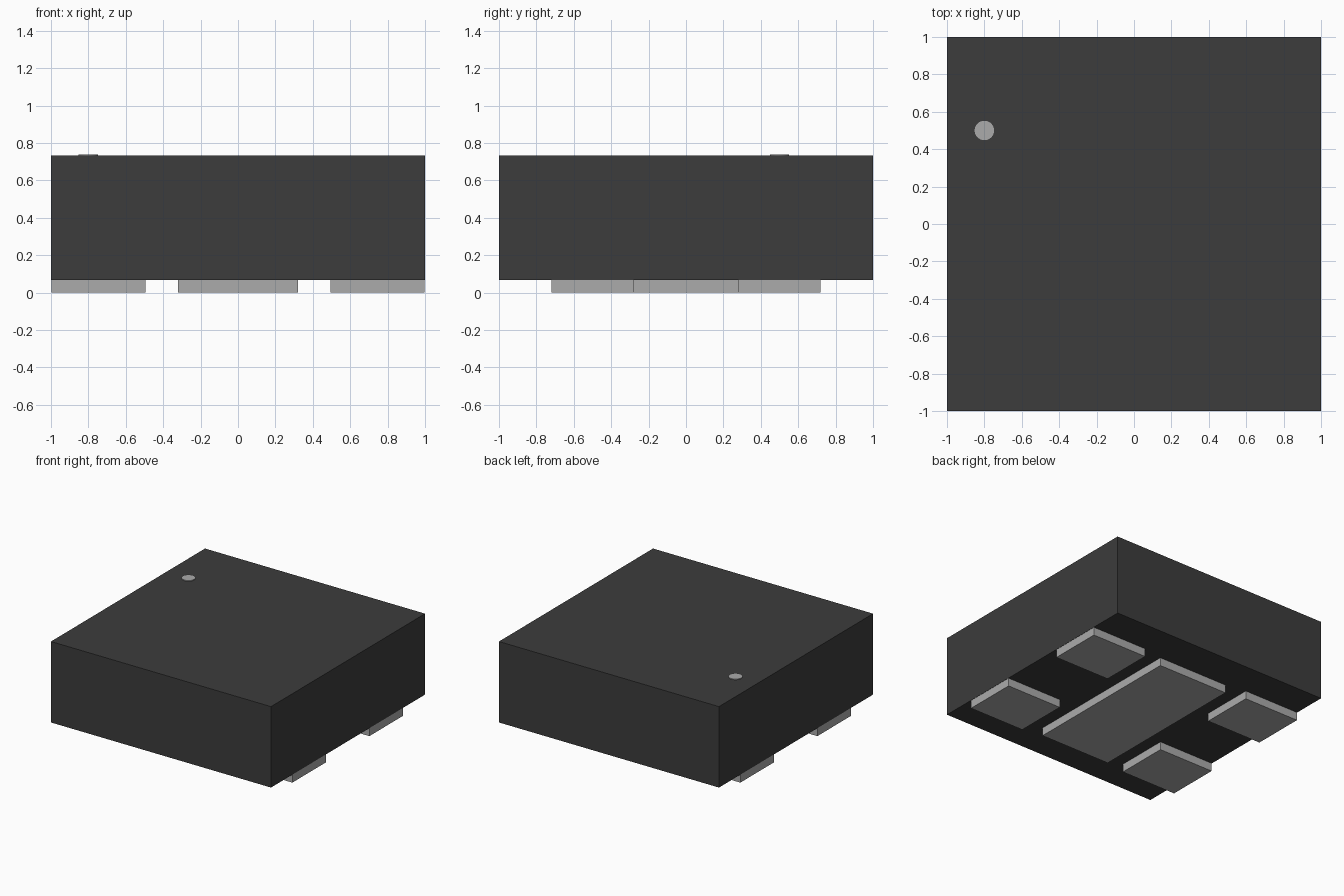
import bpy

default = bpy.data.objects.get("Cube")
if default:
    bpy.data.objects.remove(default, do_unlink=True)


def flat_colour(name, value):
    mat = bpy.data.materials.new(name)
    mat.use_nodes = True
    rgba = (value, value, value, 1.0)
    mat.diffuse_color = rgba
    mat.node_tree.nodes["Principled BSDF"].inputs["Base Color"].default_value = rgba
    return mat


def box(name, low, high, mat):
    """Axis-aligned block between two corners."""
    centre = [(a + b) / 2 for a, b in zip(low, high)]
    bpy.ops.mesh.primitive_cube_add(size=1, location=centre)
    obj = bpy.context.object
    obj.name = name
    obj.scale = [b - a for a, b in zip(low, high)]
    bpy.ops.object.transform_apply(location=False, rotation=False, scale=True)
    obj.data.materials.append(mat)
    return obj


charcoal = flat_colour("charcoal plastic", 0.045)
silver = flat_colour("silver grey metal", 0.41)

BOTTOM, TOP = 0.067, 0.732
PAD_TOP = 0.35       # pads are embedded in the body
FLUSH = 0.998        # outer pad faces sit just inside the side walls

# Package body
box("body", (-1, -1, BOTTOM), (1, 1, TOP), charcoal)

# Four side contact pads
for x_name, sx in (("left", 1), ("right", -1)):
    for y_name, sy in (("front", -1), ("back", 1)):
        xs = sorted((sx * 0.495, sx * FLUSH))
        ys = sorted((sy * 0.28, sy * 0.72))
        box(f"{y_name}_{x_name}_pad", (xs[0], ys[0], 0), (xs[1], ys[1], PAD_TOP), silver)

# Central thermal pad
box("centre_pad", (-0.32, -0.69, 0), (0.32, 0.69, PAD_TOP), silver)

# Round orientation marker on the top
bpy.ops.mesh.primitive_cylinder_add(vertices=48, radius=0.052, depth=0.009,
                                    location=(-0.8, 0.5, TOP + 0.0015))
marker = bpy.context.object
marker.name = "orientation_marker"
marker.data.materials.append(silver)
bpy.ops.object.shade_smooth_by_angle()
